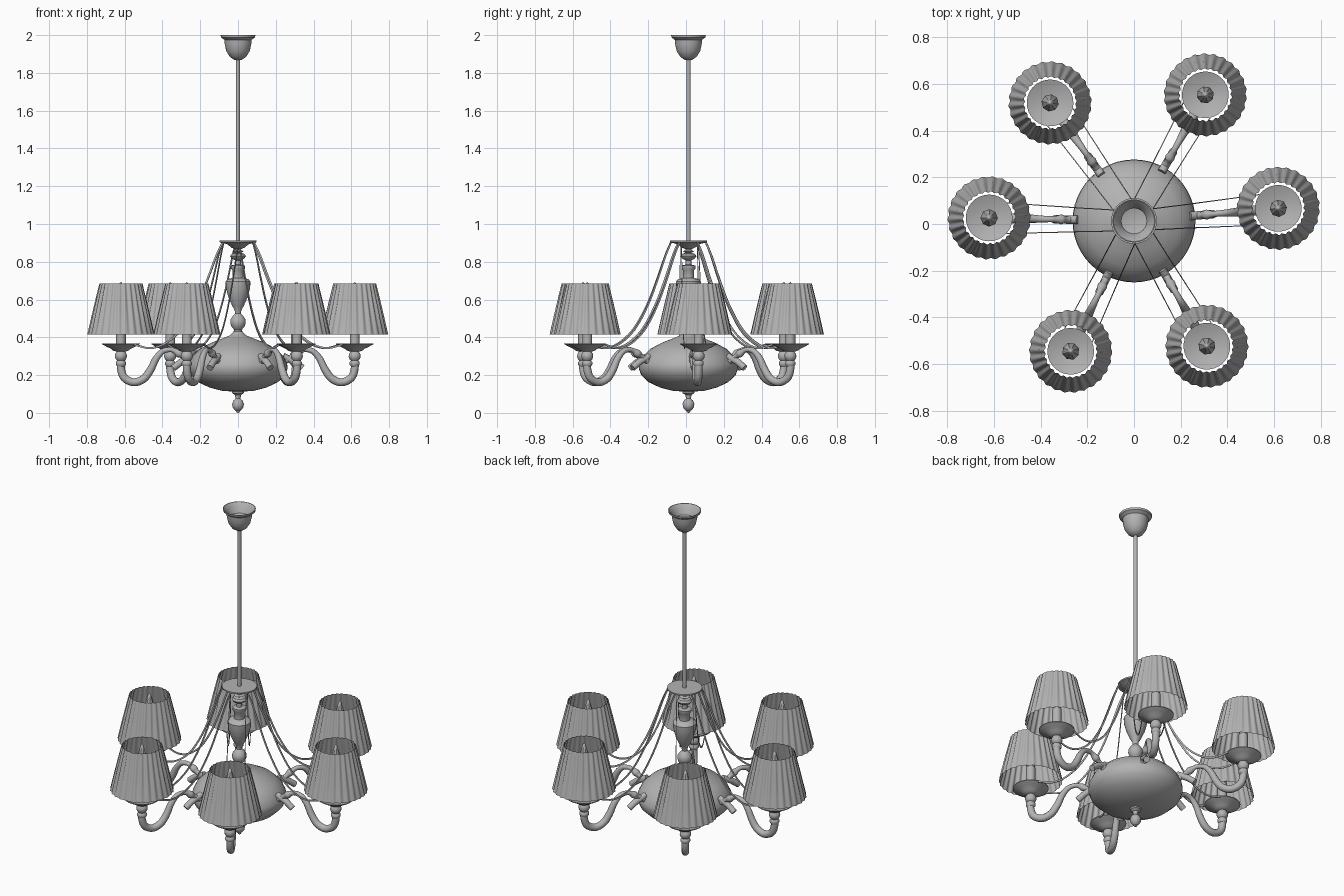
import bpy, bmesh
from math import sin, cos, pi, radians
from mathutils import Vector, Matrix

cube = bpy.data.objects.get("Cube")
if cube:
    bpy.data.objects.remove(cube)

metal = bpy.data.materials.new("soft grey")
metal.use_nodes = True
GREY = (0.45, 0.45, 0.45, 1)
metal.diffuse_color = GREY
metal.node_tree.nodes["Principled BSDF"].inputs["Base Color"].default_value = GREY

CENTRE = Vector((0, 0.013, 0))
REACH = 0.62
ANGLES = (5, 60.5, 125.4, 178.8, 244.1, 300.2)


def finish(name, bm):
    """Turn a bmesh into a shaded object standing on the hanging axis."""
    bmesh.ops.recalc_face_normals(bm, faces=bm.faces)
    mesh = bpy.data.meshes.new(name)
    bm.to_mesh(mesh)
    bm.free()
    mesh.materials.append(metal)
    obj = bpy.data.objects.new(name, mesh)
    bpy.context.collection.objects.link(obj)
    obj.location = CENTRE
    bpy.ops.object.select_all(action='DESELECT')
    obj.select_set(True)
    bpy.context.view_layer.objects.active = obj
    bpy.ops.object.shade_smooth_by_angle(angle=radians(40))
    return obj


def lathe(name, profile, sides=32, x=0):
    """Revolve (radius, height) points around a vertical axis at x."""
    bm = bmesh.new()
    verts = [bm.verts.new((r, 0, z)) for r, z in profile]
    edges = [bm.edges.new(pair) for pair in zip(verts, verts[1:])]
    bmesh.ops.spin(bm, geom=verts + edges, cent=(0, 0, 0), axis=(0, 0, 1),
                   angle=2 * pi, steps=sides)
    bmesh.ops.remove_doubles(bm, verts=bm.verts, dist=0.0002)
    bmesh.ops.translate(bm, verts=bm.verts, vec=(x, 0, 0))
    return finish(name, bm)


def smooth_path(points, steps=5):
    """Catmull-Rom interpolation through points of any size."""
    pts = [Vector(p) for p in points]
    pts = [pts[0] * 2 - pts[1]] + pts + [pts[-1] * 2 - pts[-2]]
    out = []
    for a, b, c, d in zip(pts, pts[1:], pts[2:], pts[3:]):
        for i in range(steps):
            t = i / steps
            out.append(0.5 * (2 * b + (c - a) * t + (2 * a - 5 * b + 4 * c - d) * t * t
                              + (3 * b - a - 3 * c + d) * t ** 3))
    return out + [pts[-2]]


def tube(name, path, sides=12):
    """Sweep a circle along (x, z, radius) samples in the XZ plane."""
    bm = bmesh.new()
    rings = []
    for i, p in enumerate(path):
        q = path[min(i + 1, len(path) - 1)] - path[max(i - 1, 0)]
        normal = Vector((-q[1], 0, q[0])).normalized()
        rings.append([bm.verts.new(Vector((p[0], 0, p[1])) + p[2] * (
            normal * cos(2 * pi * k / sides) + Vector((0, 1, 0)) * sin(2 * pi * k / sides)))
            for k in range(sides)])
    for a, b in zip(rings, rings[1:]):
        for k in range(sides):
            n = (k + 1) % sides
            bm.faces.new((a[k], a[n], b[n], b[k]))
    bm.faces.new(rings[0])
    bm.faces.new(rings[-1])
    return finish(name, bm)


def ribbon(name, path, side):
    """Thin upright strap following (radius, height, spread) samples."""
    bm = bmesh.new()
    rows = []
    for i, p in enumerate(path):
        q = path[min(i + 1, len(path) - 1)] - path[max(i - 1, 0)]
        n = Vector((-q[1], 0, q[0])).normalized() * 0.005
        mid = Vector((p[0], side * p[2], p[1]))
        w = Vector((0, 0.002, 0))
        rows.append([bm.verts.new(mid + v) for v in (n + w, n - w, -n - w, -n + w)])
    for a, b in zip(rows, rows[1:]):
        for k in range(4):
            bm.faces.new((a[k], a[k - 1], b[k - 1], b[k]))
    bm.faces.new(rows[0])
    bm.faces.new(rows[-1])
    return finish(name, bm)


def pleated_shade(name, folds=26, per_fold=6, rows=5):
    """Open tapered shade with soft folds that fade out at both rims."""
    bm = bmesh.new()
    count = folds * per_fold
    rings = []
    for j in range(rows + 1):
        t = j / rows
        depth = 0.0015 + 0.0035 * sin(pi * (0.15 + 0.7 * t))
        ring = []
        for k in range(count):
            r = 0.176 - 0.064 * t + depth * (sin(2 * pi * k / per_fold) - 0.3)
            a = 2 * pi * k / count
            ring.append(bm.verts.new((REACH + r * cos(a), r * sin(a), 0.415 + 0.271 * t)))
        rings.append(ring)
    for a, b in zip(rings, rings[1:]):
        for k in range(count):
            n = (k + 1) % count
            bm.faces.new((a[k], a[n], b[n], b[k]))
    return finish(name, bm)


# Ceiling canopy, hanging rod and top plate
lathe("ceiling_canopy", [(0, 1.93), (0.055, 1.945), (0.07, 1.98), (0.088, 2), (0.092, 2),
                         (0.09, 1.988), (0.072, 1.975), (0.07, 1.95), (0.062, 1.915),
                         (0.043, 1.885), (0.018, 1.868), (0, 1.868)])
lathe("hanging_rod", [(0.011, 0.9), (0.011, 1.88)], 16)
lathe("top_plate", [(0, 0.912), (0.098, 0.912), (0.098, 0.904), (0.055, 0.892),
                    (0.035, 0.875), (0.018, 0.868), (0, 0.868)])

# Turned column
lathe("column", [(0.016, 0.88), (0.016, 0.862), (0.03, 0.855), (0.016, 0.847),
                 (0.034, 0.842), (0.042, 0.83), (0.034, 0.817), (0.015, 0.808),
                 (0.015, 0.785), (0.038, 0.78), (0.038, 0.765), (0.03, 0.755),
                 (0.03, 0.715), (0.055, 0.708), (0.066, 0.695), (0.064, 0.66),
                 (0.05, 0.61), (0.03, 0.565), (0.018, 0.545), (0.015, 0.525),
                 (0.028, 0.512), (0.039, 0.495), (0.041, 0.477), (0.034, 0.455),
                 (0.02, 0.44), (0.02, 0.41)], 24)

# Central bowl and bottom finial
lathe("central_bowl", [(0, 0.43), (0.025, 0.43), (0.04, 0.412), (0.08, 0.395), (0.14, 0.372),
                       (0.2, 0.34), (0.24, 0.302), (0.26, 0.26), (0.263, 0.235),
                       (0.25, 0.2), (0.21, 0.162), (0.15, 0.134), (0.08, 0.116), (0, 0.112)], 48)
lathe("bottom_finial", [(0.032, 0.125), (0.032, 0.105), (0.016, 0.095), (0.013, 0.075),
                        (0.024, 0.066), (0.031, 0.048), (0.029, 0.03), (0.018, 0.015),
                        (0.01, 0.01), (0.008, 0.002), (0, 0)], 20)

# One lamp branch, modelled along +x
branch = [
    tube("branch_arm", smooth_path([
        (0.62, 0.3, 0.02), (0.62, 0.235, 0.021), (0.601, 0.185, 0.021), (0.55, 0.162, 0.021),
        (0.498, 0.182, 0.021), (0.462, 0.23, 0.02), (0.435, 0.285, 0.018),
        (0.4, 0.325, 0.015), (0.36, 0.335, 0.013), (0.335, 0.328, 0.014),
        (0.312, 0.314, 0.021), (0.29, 0.3, 0.014), (0.25, 0.275, 0.018)])),
    tube("arm_stub", [Vector(p) for p in ((0.24, 0.3, 0.018), (0.3, 0.27, 0.018),
                                          (0.342, 0.238, 0.018))]),
    lathe("drip_dish", [(0, 0.346), (0.04, 0.346), (0.1, 0.368), (0.1, 0.364), (0.075, 0.35),
                        (0.05, 0.338), (0.042, 0.33), (0.022, 0.324), (0.03, 0.312),
                        (0.032, 0.298), (0.027, 0.284), (0.02, 0.277), (0.027, 0.268),
                        (0.027, 0.256), (0.02, 0.246), (0, 0.246)], 28, REACH),
    lathe("candle_socket", [(0.026, 0.34), (0.026, 0.5), (0, 0.5)], 16, REACH),
    lathe("candle_bulb", [(0.018, 0.5), (0.032, 0.53), (0.037, 0.565), (0.03, 0.61),
                          (0.017, 0.655), (0.008, 0.685), (0, 0.694)], 8, REACH),
    pleated_shade("lamp_shade"),
]
# Pair of sagging straps from the top plate to the dish
strap = smooth_path([(0.08, 0.905, 0.045), (0.115, 0.83, 0.046), (0.16, 0.71, 0.048),
                     (0.22, 0.57, 0.05), (0.3, 0.44, 0.054), (0.39, 0.365, 0.058),
                     (0.47, 0.343, 0.062), (0.55, 0.362, 0.066)], 4)
branch += [ribbon("left_strap", strap, 1), ribbon("right_strap", strap, -1)]

# Repeat the branch around the column
for n, angle in enumerate(ANGLES):
    for part in branch:
        copy = part if n == 0 else part.copy()
        if n:
            bpy.context.collection.objects.link(copy)
            copy.name = f"{part.name}_{n + 1}"
        copy.rotation_euler.z = radians(angle)
